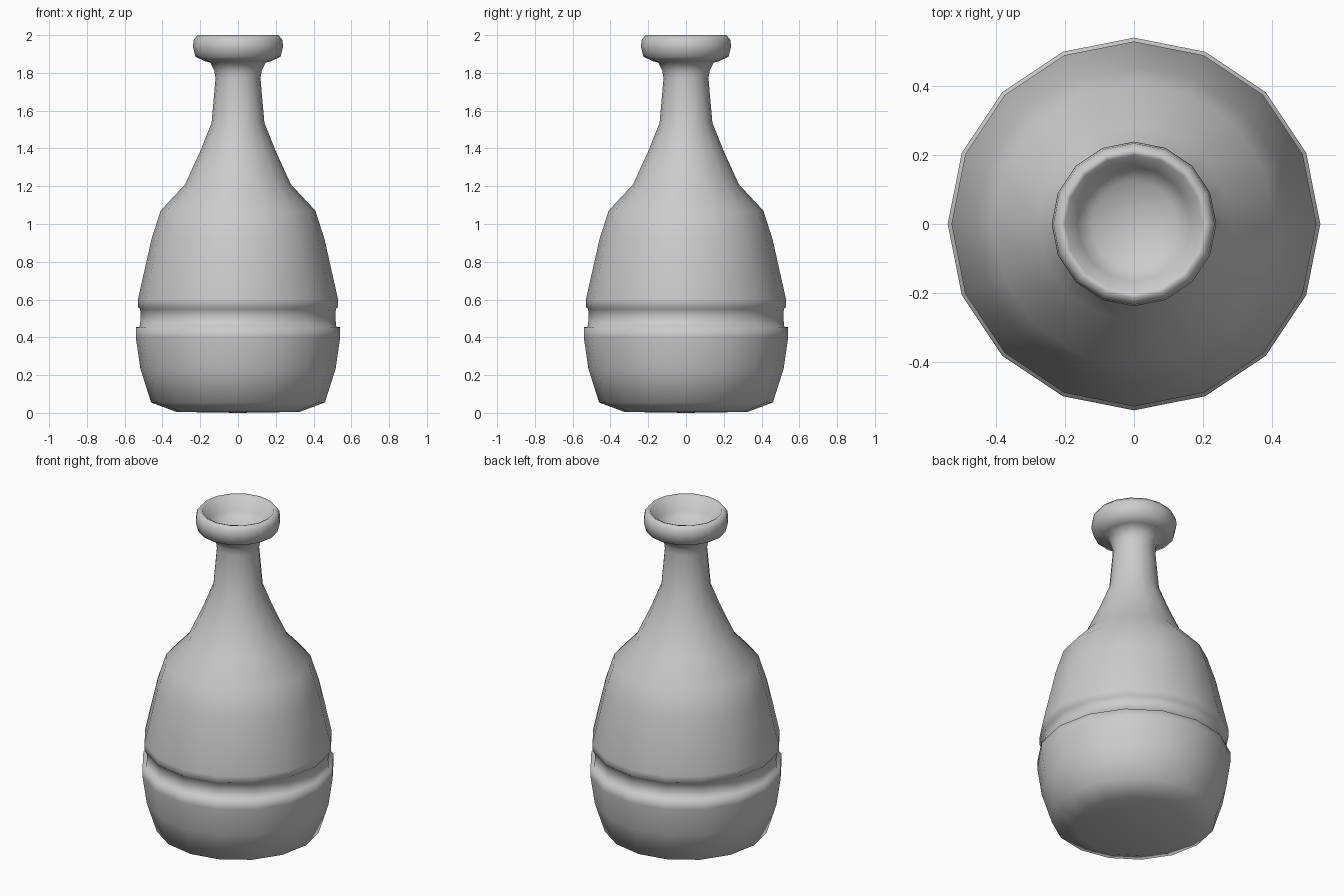
import bpy, bmesh
from math import cos, sin, tau

if "Cube" in bpy.data.objects:
    bpy.data.objects.remove(bpy.data.objects["Cube"])

SIDES = 16


def lathe(name, profile):
    """Spin an (r, z) profile around z; a radius of 0 becomes a pole."""
    bm = bmesh.new()
    rings = []
    for r, z in profile:
        n = SIDES if r > 0 else 1
        rings.append([bm.verts.new((r * cos(tau * i / SIDES), r * sin(tau * i / SIDES), z))
                      for i in range(n)])
    for a, b in zip(rings, rings[1:]):
        for i in range(SIDES):
            j = (i + 1) % SIDES
            if len(a) == 1:
                bm.faces.new((a[0], b[j], b[i]))
            elif len(b) == 1:
                bm.faces.new((a[i], a[j], b[0]))
            else:
                bm.faces.new((a[i], a[j], b[j], b[i]))
    bmesh.ops.recalc_face_normals(bm, faces=bm.faces)
    for f in bm.faces:
        f.smooth = True
    mesh = bpy.data.meshes.new(name)
    bm.to_mesh(mesh)
    bm.free()
    obj = bpy.data.objects.new(name, mesh)
    bpy.context.collection.objects.link(obj)
    return obj


# base, belly and the groove around it
base = [(0, 0), (0.325, 0.005), (0.46, 0.055), (0.517, 0.235), (0.541, 0.40), (0.541, 0.453)]
groove = [(0.52, 0.457), (0.515, 0.51), (0.518, 0.55), (0.53, 0.56)]
# shoulder and neck
shoulder = [(0.53, 0.60), (0.458, 0.92), (0.41, 1.07), (0.28, 1.21)]
neck = [(0.20, 1.385), (0.14, 1.535), (0.119, 1.77), (0.125, 1.81), (0.147, 1.855)]
# rounded lip and shallow mouth
lip = [(0.175, 1.862), (0.225, 1.885), (0.239, 1.94), (0.234, 1.975), (0.215, 2.0)]
mouth = [(0.20, 1.995), (0.165, 1.92), (0.125, 1.88), (0, 1.87)]

lathe("bottle", base + groove + shoulder + neck + lip + mouth)
